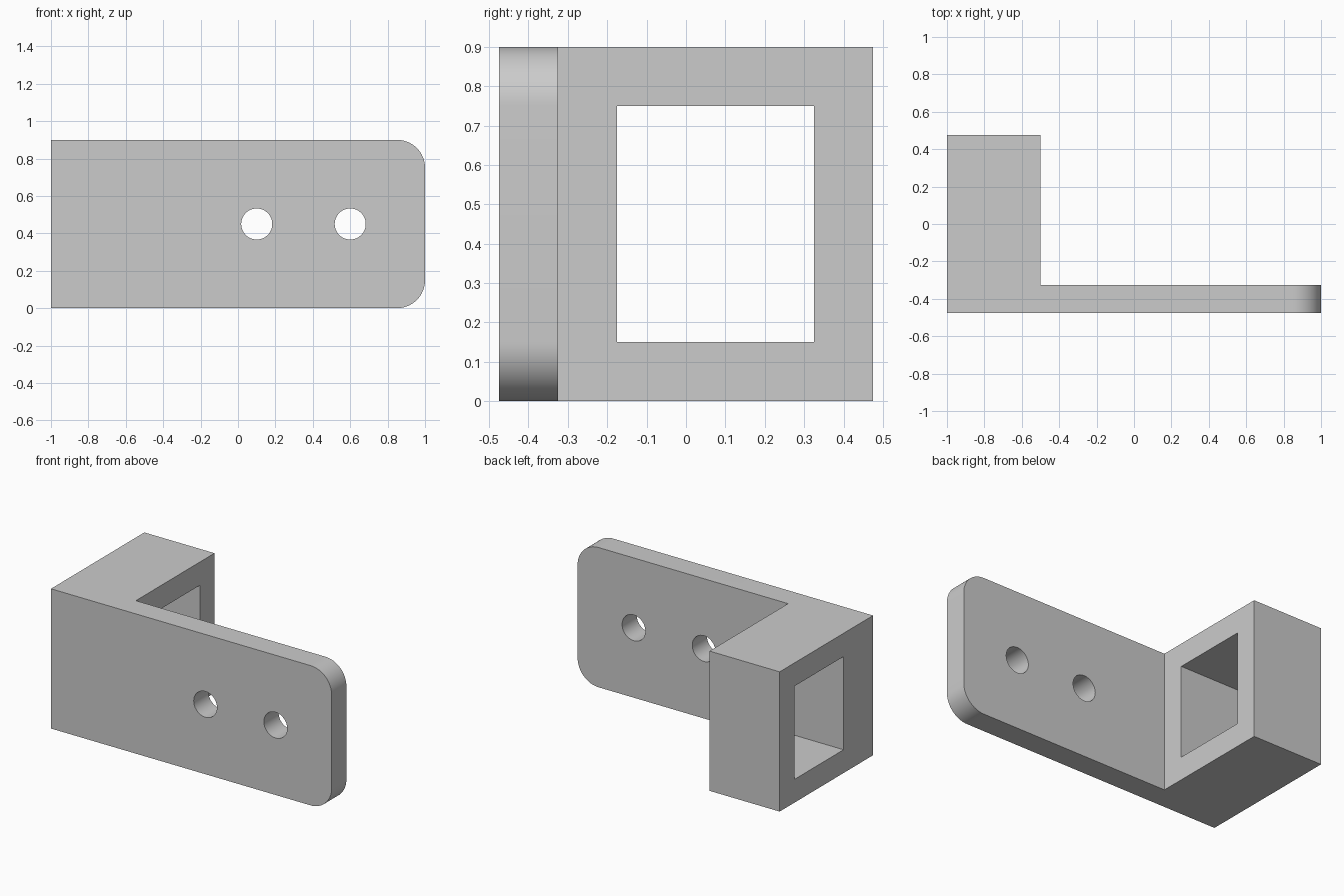
import bpy
import bmesh
from mathutils import Matrix

if "Cube" in bpy.data.objects:
    bpy.data.objects.remove(bpy.data.objects["Cube"], do_unlink=True)

HEIGHT = 0.9
LEFT, RIGHT = -1.0, 1.0
FRONT, BACK = -0.475, 0.475
WALL = 0.15
SLEEVE_END = -0.5

grey = bpy.data.materials.new("plain grey")
grey.use_nodes = True
grey.diffuse_color = (0.6, 0.6, 0.6, 1)
grey.node_tree.nodes["Principled BSDF"].inputs["Base Color"].default_value = (0.6, 0.6, 0.6, 1)


def make_object(name, bm):
    bmesh.ops.recalc_face_normals(bm, faces=bm.faces)
    mesh = bpy.data.meshes.new(name)
    bm.to_mesh(mesh)
    bm.free()
    mesh.materials.append(grey)
    obj = bpy.data.objects.new(name, mesh)
    bpy.context.collection.objects.link(obj)
    return obj


def cut(target, cutter):
    """Subtract the cutter, apply the result and discard the cutter."""
    cutter.hide_render = True
    mod = target.modifiers.new(cutter.name, 'BOOLEAN')
    mod.operation = 'DIFFERENCE'
    mod.solver = 'EXACT'
    mod.object = cutter
    bpy.context.view_layer.objects.active = target
    bpy.ops.object.modifier_apply(modifier=mod.name)
    bpy.data.objects.remove(cutter, do_unlink=True)


# Bracket body: L-shaped plan extruded upward
plan = [(LEFT, FRONT), (RIGHT, FRONT), (RIGHT, FRONT + WALL),
        (SLEEVE_END, FRONT + WALL), (SLEEVE_END, BACK), (LEFT, BACK)]
bm = bmesh.new()
base = bm.faces.new([bm.verts.new((x, y, 0)) for x, y in plan])
top = bmesh.ops.extrude_face_region(bm, geom=[base])
bmesh.ops.translate(bm, vec=(0, 0, HEIGHT),
                    verts=[v for v in top["geom"] if isinstance(v, bmesh.types.BMVert)])

# Rounded corners at the free end of the plate
tip_edges = [e for e in bm.edges
             if all(abs(v.co.x - RIGHT) < 1e-4 for v in e.verts)
             and abs(e.verts[0].co.z - e.verts[1].co.z) < 1e-4]
bmesh.ops.bevel(bm, geom=tip_edges, offset=WALL, offset_type='OFFSET',
                segments=16, profile=0.5, affect='EDGES')
bracket = make_object("bracket", bm)

# Rectangular socket through the sleeve
y0, y1 = FRONT + 2 * WALL, BACK - WALL
bm = bmesh.new()
bmesh.ops.create_cube(bm, size=1, matrix=Matrix.Translation(
    ((LEFT + SLEEVE_END) / 2, (y0 + y1) / 2, HEIGHT / 2))
    @ Matrix.Diagonal((0.8, y1 - y0, HEIGHT - 2 * WALL, 1)))
cut(bracket, make_object("socket_cutter", bm))

# Two screw holes through the plate
for x in (0.1, 0.6):
    bm = bmesh.new()
    bmesh.ops.create_cone(bm, cap_ends=True, segments=48, radius1=0.083, radius2=0.083,
                          depth=0.4, matrix=Matrix.Translation((x, FRONT + WALL / 2, HEIGHT / 2))
                          @ Matrix.Rotation(1.5707963, 4, 'X'))
    cut(bracket, make_object("screw_hole_cutter", bm))

bpy.ops.object.select_all(action='DESELECT')
bracket.select_set(True)
bpy.context.view_layer.objects.active = bracket
bpy.ops.object.shade_smooth_by_angle(angle=0.52)
